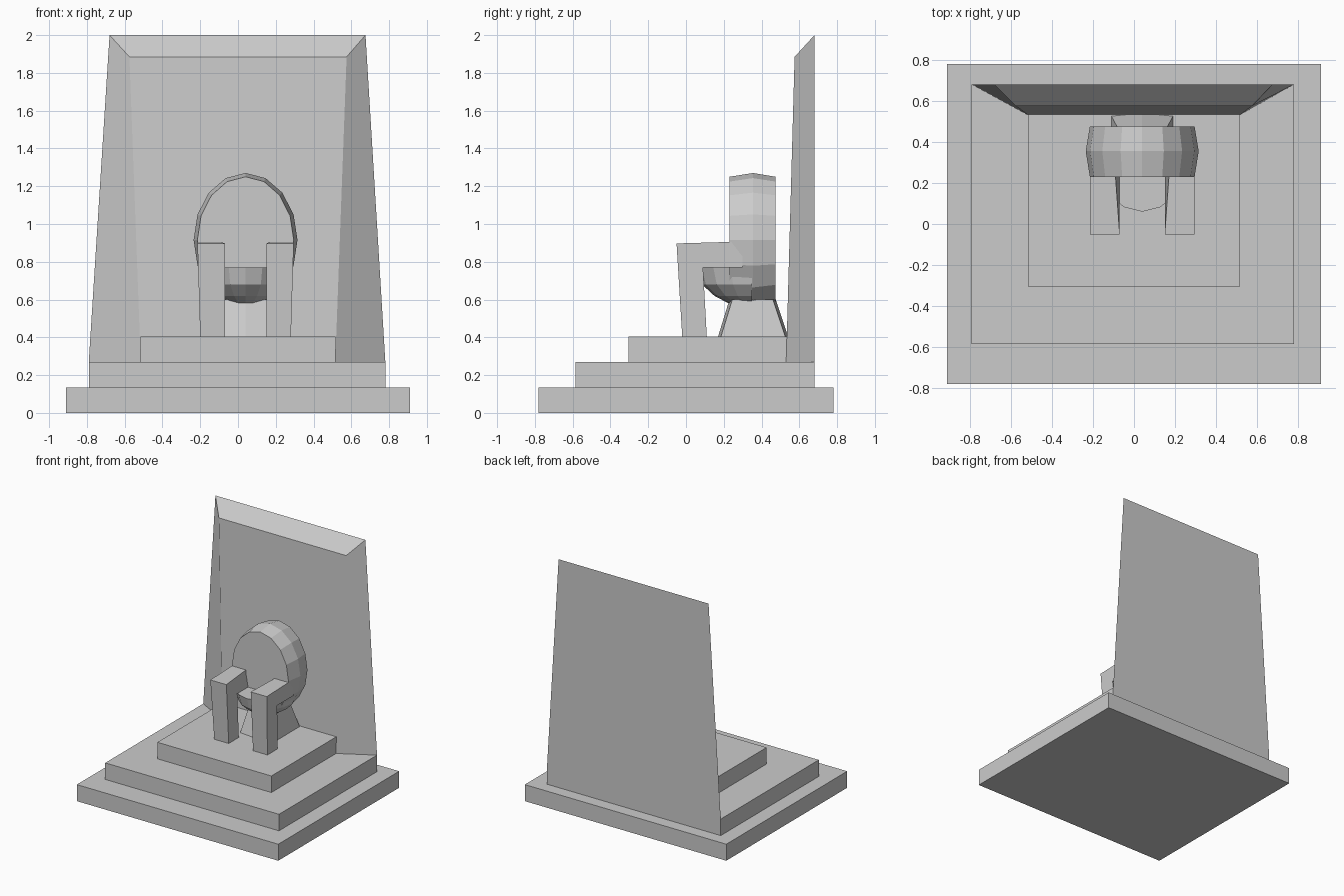
import bpy, bmesh
from math import sin, cos, pi

if "Cube" in bpy.data.objects:
    bpy.data.objects.remove(bpy.data.objects["Cube"])

CX = 0.04  # centre line of the seat group


def loft(name, rings):
    """Skin matching rings of points and cap both ends."""
    bm = bmesh.new()
    rows = [[bm.verts.new(p) for p in r] for r in rings]
    n = len(rows[0])
    for a, b in zip(rows, rows[1:]):
        for i in range(n):
            j = (i + 1) % n
            bm.faces.new((a[i], a[j], b[j], b[i]))
    bm.faces.new(rows[0])
    bm.faces.new(rows[-1])
    bmesh.ops.recalc_face_normals(bm, faces=bm.faces)
    me = bpy.data.meshes.new(name)
    bm.to_mesh(me)
    bm.free()
    ob = bpy.data.objects.new(name, me)
    bpy.context.collection.objects.link(ob)
    return ob


def rect(x0, x1, y0, y1, z):
    return [(x0, y0, z), (x1, y0, z), (x1, y1, z), (x0, y1, z)]


# stepped base
for name, x0, x1, y0, y1, z0, z1 in (
        ("bottom_step", -0.91, 0.91, -0.78, 0.78, 0, 0.135),
        ("middle_step", -0.79, 0.78, -0.585, 0.68, 0.135, 0.27),
        ("top_step", -0.515, 0.515, -0.305, 0.535, 0.27, 0.405)):
    loft(name, [rect(x0, x1, y0, y1, z0), rect(x0, x1, y0, y1, z1)])

# tall back wall with bevelled front
loft("back_wall", [
    [(-0.79, 0.68, 0.27), (0.78, 0.68, 0.27), (0.675, 0.68, 2.0), (-0.68, 0.68, 2.0)],
    [(-0.515, 0.53, 0.27), (0.515, 0.53, 0.27), (0.575, 0.575, 1.885), (-0.575, 0.575, 1.885)]])

# oval backrest with a bulging rim
loft("oval_backrest", [
    [(CX + rx * sin(2 * pi * i / 16), y, 0.915 + rz * cos(2 * pi * i / 16)) for i in range(16)]
    for y, rx, rz in ((0.23, 0.255, 0.335), (0.355, 0.275, 0.355), (0.475, 0.255, 0.335))])

# bowl-shaped seat, front half only
loft("seat_bowl", [
    [(CX + 0.8 * r * cos(pi * i / 8), 0.35 - r * sin(pi * i / 8), z) for i in range(9)]
    for r, z in ((0.29, 0.77), (0.265, 0.68), (0.20, 0.62), (0.125, 0.58))])

# flared pedestal with slightly bowed ends


def foot(w, y0, y1, z):
    return [(CX - w, y0 + 0.015, z), (CX, y0, z), (CX + w, y0 + 0.015, z),
            (CX + w, y1 - 0.015, z), (CX, y1, z), (CX - w, y1 - 0.015, z)]


loft("pedestal", [foot(0.15, 0.17, 0.54, 0.405), foot(0.115, 0.23, 0.475, 0.60)])

# arms with front legs, one L-shaped profile mirrored about the centre line
arm = [(-0.05, 0.897), (0.30, 0.907), (0.30, 0.77), (0.09, 0.77), (0.11, 0.405), (-0.02, 0.405)]
for side, s in (("left", -1), ("right", 1)):
    inner = [(CX + s * (0.135 if (y, z) == arm[1] else 0.11), y, z) for y, z in arm]
    outer = [(CX + s * (0.24 + 0.03 * (z - 0.405)), y, z) for y, z in arm]
    loft(side + "_arm", [inner, outer])
